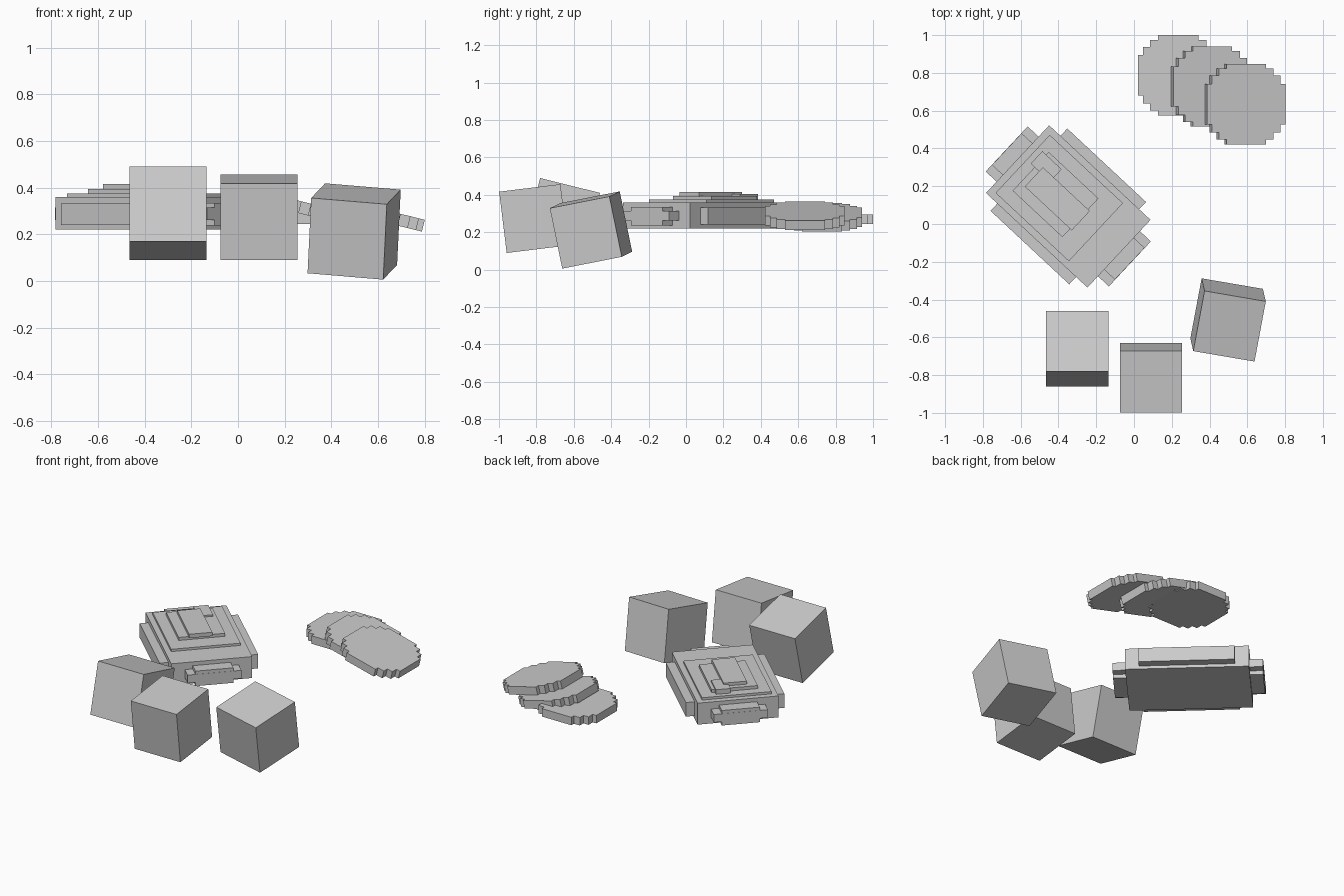
import bpy, bmesh
from math import radians
from mathutils import Matrix, Euler

if "Cube" in bpy.data.objects:
    bpy.data.objects.remove(bpy.data.objects["Cube"])


def finish(name, bm, loc, rot):
    bmesh.ops.recalc_face_normals(bm, faces=bm.faces)
    me = bpy.data.meshes.new(name)
    bm.to_mesh(me)
    bm.free()
    ob = bpy.data.objects.new(name, me)
    ob.location = loc
    ob.rotation_euler = Euler([radians(a) for a in rot])
    bpy.context.collection.objects.link(ob)
    return ob


def add_box(bm, x0, x1, y0, y1, z0, z1):
    m = Matrix.Translation(((x0 + x1) / 2, (y0 + y1) / 2, (z0 + z1) / 2))
    m = m @ Matrix.Diagonal((x1 - x0, y1 - y0, z1 - z0, 1))
    bmesh.ops.create_cube(bm, size=1, matrix=m)


# Three tumbled cubes
for i, (loc, rot) in enumerate([
        ((-0.30, -0.66, 0.29), (-14, 0, 0)),
        ((0.09, -0.815, 0.273), (7, 0, 0)),
        ((0.498, -0.508, 0.212), (11, 4.7, -9.7))]):
    bm = bmesh.new()
    bmesh.ops.create_cube(bm, size=0.33)
    finish(f"cube_{i + 1}", bm, loc, rot)

# Overlapping round slices with a stepped rim
STEPS = [(0.213, 0.107), (0.187, 0.15), (0.15, 0.187), (0.107, 0.213)]


def stepped_outline():
    quarter = []
    for k, (x, y) in enumerate(STEPS):
        if k:
            quarter.append((x, STEPS[k - 1][1]))
        quarter.append((x, y))
    flip = quarter[::-1]
    return (quarter + [(-x, y) for x, y in flip]
            + [(-x, -y) for x, y in quarter] + [(x, -y) for x, y in flip])


for i, (loc, tilt) in enumerate([
        ((0.235, 0.787, 0.27), 0),
        ((0.41, 0.728, 0.28), 14),
        ((0.588, 0.635, 0.288), 14)]):
    bm = bmesh.new()
    face = bm.faces.new([bm.verts.new((x, y, -0.026)) for x, y in stepped_outline()])
    ext = bmesh.ops.extrude_face_region(bm, geom=[face])
    top = [v for v in ext["geom"] if isinstance(v, bmesh.types.BMVert)]
    bmesh.ops.translate(bm, verts=top, vec=(0, 0, 0.052))
    finish(f"slice_{i + 1}", bm, loc, (0, tilt, 0))

# Loaf body: crossing blocks (half length, half width, bottom, top)
bm = bmesh.new()
for hx, hy, z0, z1 in [
        (0.446, 0.163, 0.262, 0.314),
        (0.445, 0.115, 0.237, 0.335),
        (0.367, 0.245, 0.22, 0.36),
        (0.285, 0.298, 0.24, 0.332)]:
    add_box(bm, -hx, hx, -hy, hy, z0, z1)
# Loaf crown: stacked layers set towards one end
for layer in [
        (-0.33, 0.20, -0.21, 0.21, 0.35, 0.375),
        (-0.272, 0.088, -0.14, 0.14, 0.37, 0.395),
        (-0.30, -0.16, 0.03, 0.12, 0.37, 0.405),
        (-0.24, 0.10, -0.08, 0.06, 0.39, 0.415)]:
    add_box(bm, *layer)
finish("loaf", bm, (-0.348, 0.093, 0), (0, 0, -43))
